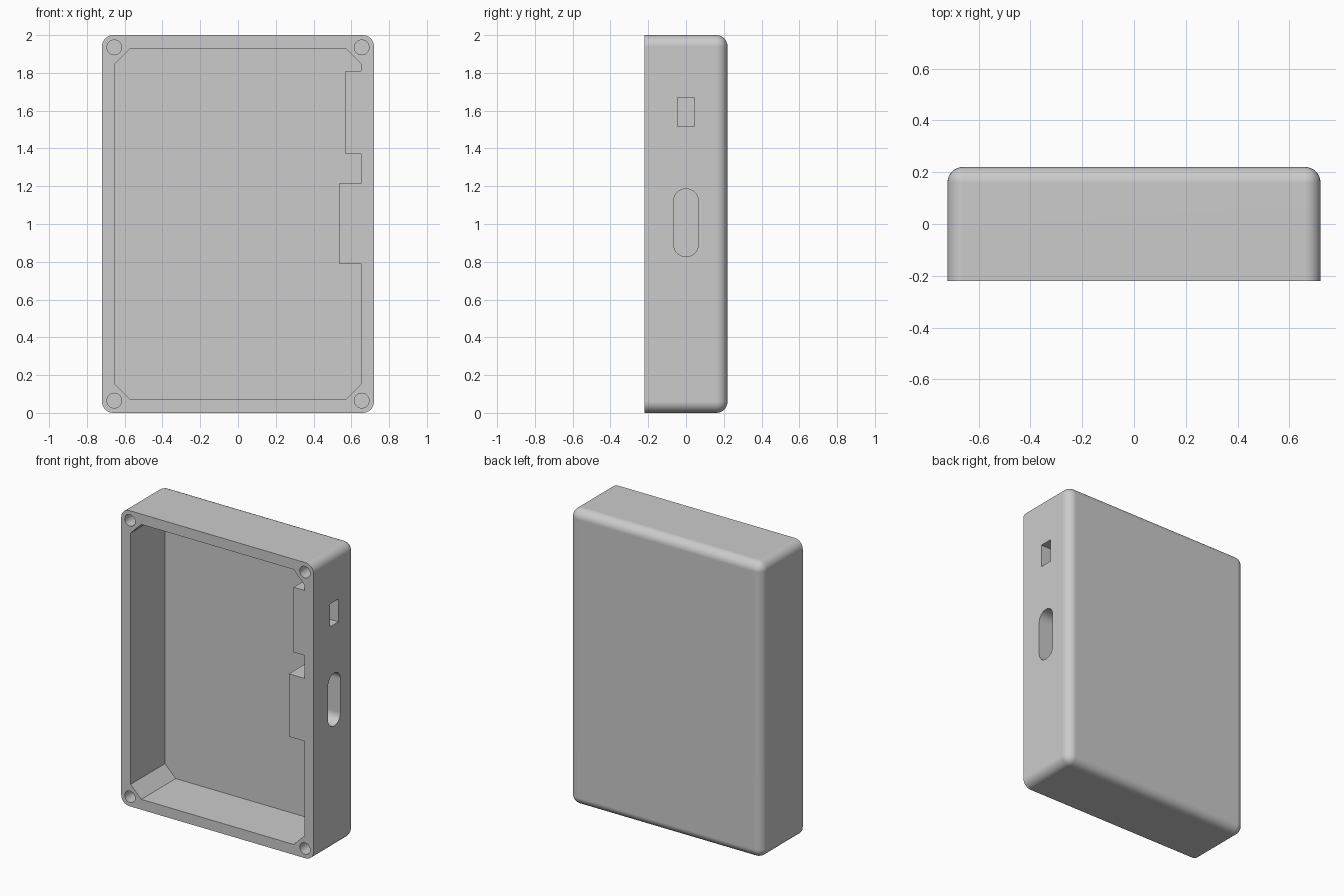
import bpy, bmesh, math
from mathutils import Vector

cube = bpy.data.objects.get("Cube")
if cube:
    bpy.data.objects.remove(cube, do_unlink=True)

HALF_W, HALF_D, HEIGHT, ROUND = 0.72, 0.22, 2.0, 0.06

grey = bpy.data.materials.new("plain grey")
grey.use_nodes = True
grey.diffuse_color = (0.6, 0.6, 0.6, 1)
grey.node_tree.nodes["Principled BSDF"].inputs["Base Color"].default_value = grey.diffuse_color


def add_object(name, bm):
    bmesh.ops.recalc_face_normals(bm, faces=bm.faces)
    mesh = bpy.data.meshes.new(name)
    bm.to_mesh(mesh)
    bm.free()
    mesh.materials.append(grey)
    obj = bpy.data.objects.new(name, mesh)
    bpy.context.collection.objects.link(obj)
    return obj


def prism(name, profile, axis, start, end):
    """Extrude a profile of (x, z) points along y, or (y, z) points along x."""
    bm = bmesh.new()
    place = (lambda a, b: (a, start, b)) if axis == "y" else (lambda a, b: (start, a, b))
    face = bm.faces.new([bm.verts.new(place(a, b)) for a, b in profile])
    made = bmesh.ops.extrude_face_region(bm, geom=[face])["geom"]
    shift = Vector((0, end - start, 0)) if axis == "y" else Vector((end - start, 0, 0))
    bmesh.ops.translate(bm, vec=shift, verts=[g for g in made if isinstance(g, bmesh.types.BMVert)])
    return add_object(name, bm)


def arc(a, b, radius, first, last, steps):
    angles = [first + (last - first) * i / steps for i in range(steps + 1)]
    return [(a + radius * math.cos(t), b + radius * math.sin(t)) for t in angles]


# Case body: sharp front rim, every other edge rounded
bm = bmesh.new()
bmesh.ops.create_cube(bm, size=1)
for v in bm.verts:
    v.co = (v.co.x * 2 * HALF_W, v.co.y * 2 * HALF_D, (v.co.z + 0.5) * HEIGHT)
rounded = [e for e in bm.edges if max(v.co.y for v in e.verts) > 0]
bmesh.ops.bevel(bm, geom=rounded, offset=ROUND, segments=8, profile=0.5, affect="EDGES")
case = add_object("case", bm)

# Cavity with chamfered corners, stepping around the two port blocks
X, LOW, HIGH, CUT = 0.65, 0.07, 1.93, 0.08
cavity = [(-X, LOW + CUT), (-X + CUT, LOW), (X - CUT, LOW), (X, LOW + CUT)]
for inner, bottom, top in ((0.535, 0.79, 1.215), (0.57, 1.37, 1.81)):
    cavity += [(X, bottom), (inner, bottom), (inner, top), (X, top)]
cavity += [(X, HIGH - CUT), (X - CUT, HIGH), (-X + CUT, HIGH), (-X, HIGH - CUT)]
cutters = [prism("cavity_cutter", cavity, "y", -0.3, 0.148)]

# Screw holes in the rim corners
for x in (-0.655, 0.655):
    for z in (0.065, HEIGHT - 0.065):
        circle = arc(x, z, 0.039, 0, 2 * math.pi, 32)[:-1]
        cutters.append(prism("screw_hole_cutter", circle, "y", -0.3, 0.05))

# Long rounded port and small rectangular switch opening in the left wall
slot = arc(0, 1.12, 0.066, 0, math.pi, 16) + arc(0, 0.893, 0.066, math.pi, 2 * math.pi, 16)
cutters.append(prism("port_cutter", slot, "x", 0.45, 0.8))
window = [(-0.045, 1.515), (0.045, 1.515), (0.045, 1.67), (-0.045, 1.67)]
cutters.append(prism("switch_cutter", window, "x", 0.45, 0.8))

# Cut all openings, then drop the cutters
bpy.ops.object.select_all(action="DESELECT")
bpy.context.view_layer.objects.active = case
case.select_set(True)
for cutter in cutters:
    cutter.hide_render = True
    mod = case.modifiers.new(cutter.name, "BOOLEAN")
    mod.operation, mod.solver, mod.object = "DIFFERENCE", "EXACT", cutter
    bpy.ops.object.modifier_apply(modifier=mod.name)
    bpy.data.objects.remove(cutter, do_unlink=True)

# Smooth rounded edges while keeping the flat walls flat
bpy.ops.object.shade_smooth_by_angle(angle=math.radians(30))
weighted = case.modifiers.new("even_shading", "WEIGHTED_NORMAL")
weighted.keep_sharp = True
